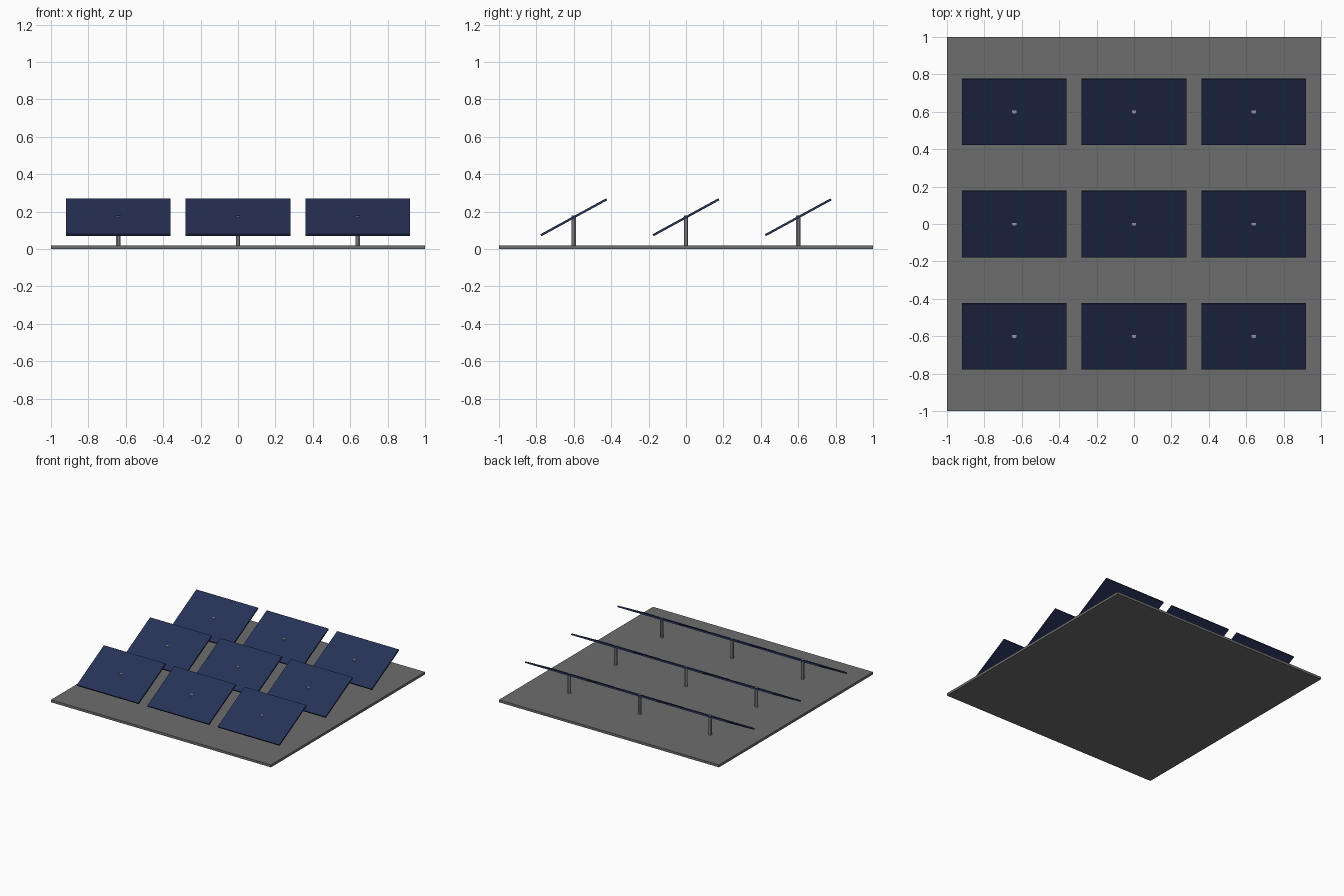
import bpy
from math import pi

cube = bpy.data.objects.get("Cube")
if cube:
    bpy.data.objects.remove(cube, do_unlink=True)


def material(name, rgb):
    mat = bpy.data.materials.new(name)
    mat.use_nodes = True
    mat.diffuse_color = (*rgb, 1)
    mat.node_tree.nodes["Principled BSDF"].inputs["Base Color"].default_value = (*rgb, 1)
    return mat


ground_grey = material("ground grey", (0.155, 0.155, 0.155))
panel_blue = material("panel blue", (0.02, 0.031, 0.095))
post_grey = material("post metal grey", (0.3, 0.31, 0.33))


def finish(name, mat):
    obj = bpy.context.object
    obj.name = name
    obj.data.materials.append(mat)
    return obj


def box(name, size, location, mat, tilt=0):
    bpy.ops.mesh.primitive_cube_add(size=1, location=location)
    obj = finish(name, mat)
    obj.scale = size
    obj.rotation_euler.x = tilt
    return obj


def post(name, location, radius, height, mat):
    bpy.ops.mesh.primitive_cylinder_add(
        vertices=8, radius=radius, depth=height, location=location, rotation=(0, 0, pi / 8))
    return finish(name, mat)


# Ground slab
SLAB = 0.02
box("ground_slab", (2, 2, SLAB), (0, 0, SLAB / 2), ground_grey)

# Three rows of tilted panels, each on a post that just breaks the surface
POST_HEIGHT = 0.16
for row, y in zip(("front", "middle", "back"), (-0.6, 0, 0.6)):
    for column, x in zip(("right", "centre", "left"), (-0.64, 0, 0.64)):
        post(f"{row}_{column}_post", (x, y, SLAB + POST_HEIGHT / 2), 0.013, POST_HEIGHT, post_grey)
        box(f"{row}_{column}_panel", (0.56, 0.4, 0.012), (x, y, 0.17), panel_blue, tilt=0.5)
